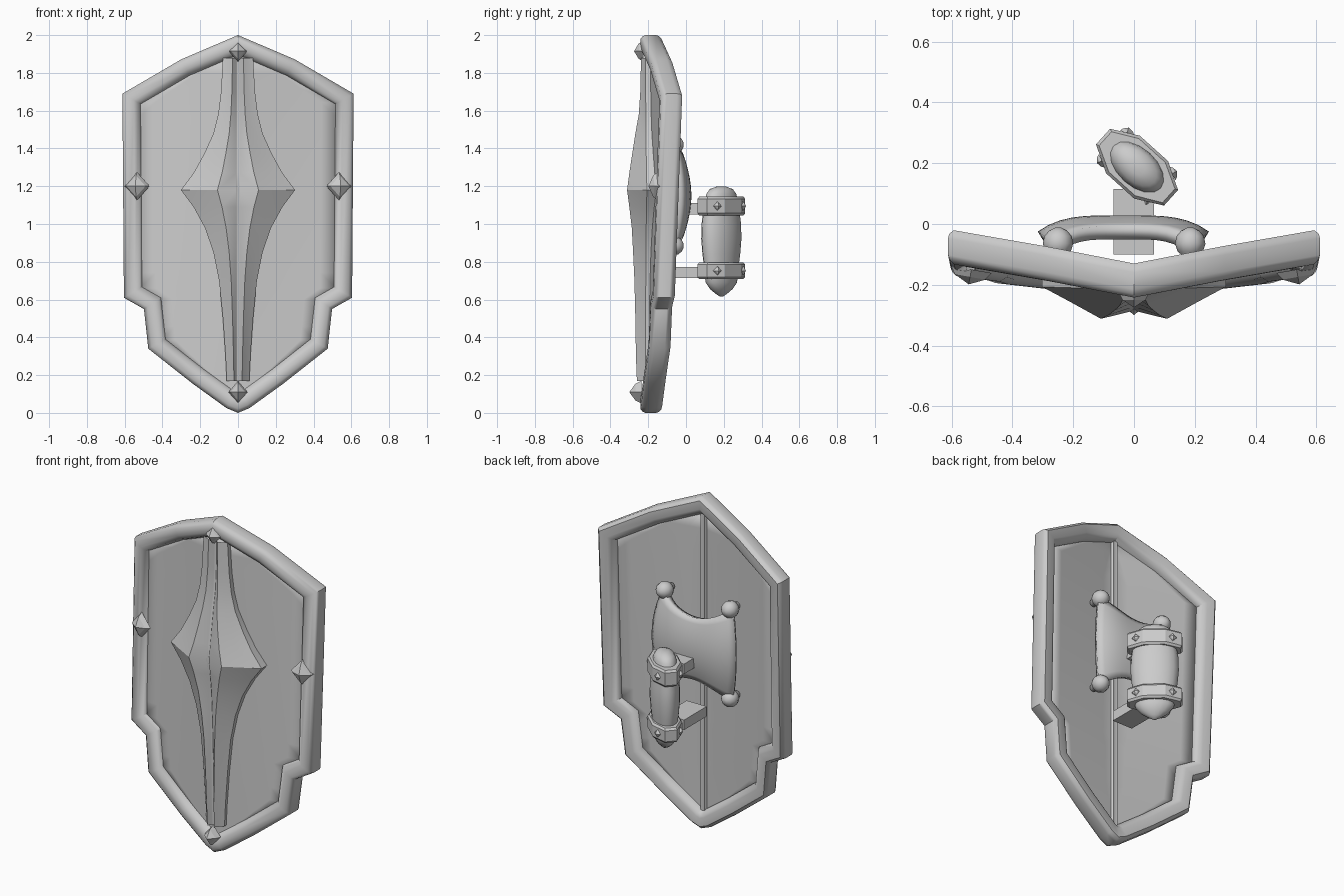
import bpy, bmesh, math
from mathutils import Vector, Matrix

if "Cube" in bpy.data.objects:
    bpy.data.objects.remove(bpy.data.objects["Cube"])


def bend(x, z):
    # Shield is folded along its centre line and leans slightly forward lower down
    return abs(x) * (0.185 - 0.06 * (1.69 - z))


def make(name, verts, faces, angle=35, mirror=False, thick=0):
    me = bpy.data.meshes.new(name)
    me.from_pydata([tuple(v) for v in verts], [], faces)
    bm = bmesh.new()
    bm.from_mesh(me)
    bmesh.ops.recalc_face_normals(bm, faces=bm.faces)
    bm.to_mesh(me)
    bm.free()
    ob = bpy.data.objects.new(name, me)
    bpy.context.collection.objects.link(ob)
    if mirror:
        ob.modifiers.new("mirror", 'MIRROR').use_clip = True
    if thick:
        m = ob.modifiers.new("solid", 'SOLIDIFY')
        m.thickness, m.offset = thick, 0
    bpy.ops.object.select_all(action='DESELECT')
    bpy.context.view_layer.objects.active = ob
    ob.select_set(True)
    bpy.ops.object.shade_smooth_by_angle(angle=math.radians(angle))
    return ob


def loft(name, rings, closed=False, **kw):
    # Skin a list of equal-length rings
    n, k = len(rings[0]), len(rings)
    verts = [v for r in rings for v in r]
    faces = [(i * n + j, i * n + (j + 1) % n, (i + 1) % k * n + (j + 1) % n, (i + 1) % k * n + j)
             for i in range(k if closed else k - 1) for j in range(n)]
    if not closed:
        faces += [tuple(range(n)), tuple(range((k - 1) * n, k * n))]
    return make(name, verts, faces, **kw)


def grid(name, rows, **kw):
    n = len(rows[0])
    faces = [(i * n + j, i * n + j + 1, (i + 1) * n + j + 1, (i + 1) * n + j)
             for i in range(len(rows) - 1) for j in range(n - 1)]
    return make(name, [v for r in rows for v in r], faces, **kw)


def inset(pts, d):
    # Mitred inward offset of a clockwise outline
    out = []
    for i, p in enumerate(pts):
        a = (p - pts[i - 1]).normalized()
        b = (pts[(i + 1) % len(pts)] - p).normalized()
        na, nb = Vector((a.y, -a.x)), Vector((b.y, -b.x))
        out.append(p + (na + nb) * d / (1 + na.dot(nb)))
    return out


half = [Vector(p) for p in [(0, 2), (0.3, 1.872), (0.612, 1.69), (0.604, 0.61), (0.498, 0.55),
                            (0.475, 0.34), (0.24, 0.155), (0.06, 0.025), (0, 0)]]
outline = half + [Vector((-p.x, p.y)) for p in half[-2:0:-1]]

# Rim: profile of (inset, depth) swept around the outline
profile = [(0.004, -0.145), (0, -0.16), (0, -0.215), (0.006, -0.23), (0.02, -0.242), (0.06, -0.242),
           (0.085, -0.225), (0.1, -0.195), (0.1, -0.165), (0.085, -0.14), (0.065, -0.13), (0.018, -0.13)]
loft("rim", [[(p.x, y + bend(p.x, p.y), p.y) for p in inset(outline, d)] for d, y in profile],
     closed=True, angle=45)

# Panel: rows across one half, mirrored
ph = inset(outline, 0.085)[:len(half)]
rows = []
for a, b in zip(ph, ph[1:]):
    steps = max(1, round((a.y - b.y) / .08))
    rows += [a.lerp(b, i / steps) for i in range(steps)]
rows.append(ph[-1])
rows = [(max(p.x, .006), p.y) for p in rows]
grid("panel", [[(x * j / 6, -.188 + bend(x * j / 6, z), z) for j in range(7)] for x, z in rows],
     mirror=True, thick=0.03, angle=15)

# Emblem: flared blade with raised edges and a shallow centre valley (height, half width, peak depth)
rows = [(1.88, .08, -.238), (1.7, .09, -.242), (1.58, .105, -.25), (1.48, .13, -.268), (1.37, .18, -.285),
        (1.27, .235, -.30), (1.18, .302, -.312), (1.09, .235, -.30), (.98, .175, -.287), (.85, .13, -.28),
        (.7, .1, -.273), (.5, .08, -.268), (.3, .066, -.265), (.17, .06, -.26)]
emblem = []
for z, w, y in rows:
    edge = -.216 + w * .03
    emblem.append([(0, y + .034, z), (.008, y + .025, z), (w * .36, y, z),
                   (w * .7, (y + edge) / 2 + .004, z), (w, edge, z), (w, -.18 + bend(w, z), z)])
grid("emblem", emblem, mirror=True, angle=28)

# Raised seam on the back of the panel
grid("back_seam", [[(0, -.16, z), (.014, -.157, z), (.022, -.17, z)] for z in (1.9, .1)], mirror=True)


# Diamond studs: low pyramid on a square base
def stud(name, c, w, h, d, direction=(0, -1, 0)):
    c, f = Vector(c), Vector(direction).normalized()
    up = Vector((0, 0, 1))
    s = f.cross(up).normalized()
    corners = [s * w, up * h, -s * w, -up * h]
    verts = [c + v for v in corners] + [c + f * d * .5 + v * .75 for v in corners] + [c + f * d]
    faces = [(i, (i + 1) % 4, 4 + (i + 1) % 4, 4 + i) for i in range(4)]
    faces += [(4 + i, 4 + (i + 1) % 4, 8) for i in range(4)] + [(3, 2, 1, 0)]
    return make(name, verts, faces, angle=20)


stud("top_stud", (0, -.225, 1.915), .05, .055, .05)
stud("bottom_stud", (0, -.235, .11), .05, .06, .065)
for side in (-1, 1):
    stud("side_stud", (side * .535, -.232 + bend(.53, 1.2), 1.2), .068, .075, .05, (side * .18, -1, 0))

# Forearm pad: bowed sheet with concave top and bottom edges
pad = []
for i in range(13):
    v = i / 6 - 1
    row = []
    for j in range(17):
        u = j / 8 - 1
        x = -.035 + u * (.225 + .045 * (1 - v * v))
        z = 1.15 + v * (.18 + .09 * u * u)
        row.append((x, .006 - .035 * v * v - .05 * u ** 4, z))
    pad.append(row)
grid("arm_pad", pad, thick=.045, angle=50)

# Knobs and stubs behind the pad corners
for x in (-.25, .185):
    for z in (.885, 1.42):
        rings = []
        for y, r in [(-.13, .02), (-.1, .03), (-.09, .042), (-.065, .05), (-.04, .045), (-.022, .03), (-.012, .01)]:
            rings.append([(x + r * math.cos(a * math.tau / 12), y, z + r * math.sin(a * math.tau / 12))
                          for a in range(12)])
        loft("pad_knob", rings, angle=40)

# Hand grip: oval section turned in plan
turn = Matrix.Translation((0.01, .187, 0)) @ Matrix.Rotation(math.radians(-42), 4, 'Z')


def oval(z, a, b, n, off=0):
    return [turn @ Vector((a * math.cos((i + off) * math.tau / n), b * math.sin((i + off) * math.tau / n), z))
            for i in range(n)]


loft("grip", [oval(z, a, b, 20) for z, a, b in
              [(.78, .115, .068), (.84, .125, .074), (.92, .132, .08), (1.0, .13, .078), (1.08, .118, .07)]])
loft("grip_top_cap", [oval(z, a, b, 16) for z, a, b in
                      [(1.12, .112, .066), (1.16, .1, .06), (1.185, .075, .048), (1.198, .03, .02)]], angle=50)
loft("grip_bottom_cap", [oval(z, a, b, 16) for z, a, b in
                         [(.73, .112, .068), (.69, .105, .062), (.655, .075, .045), (.632, .04, .025),
                          (.615, .008, .006)]], angle=50)

# Clamps, their rivets, and the brackets towards the panel
for z0, z1 in ((.708, .797), (1.045, 1.145)):
    c = (z0 + z1) / 2
    loft("grip_clamp", [oval(z, a, b, 8, .5) for z, a, b in
                        [(z0, .152, .08), (z0 + .012, .163, .09), (z1 - .012, .163, .09), (z1, .152, .08)]], angle=25)
    for sx in (-1, 1):
        for sy in (-1, 1):
            d = turn.to_3x3() @ Vector((sx * .45, sy, 0))
            stud("clamp_rivet", turn @ Vector((sx * .1, sy * .062, c)), .024, .024, .018, d)
    loft("bracket", [[(-.068, y, z0 + .005), (.066, y, z0 + .005), (.066, y, z0 + .065), (-.068, y, z0 + .065)]
                     for y in (-.1, .115)], angle=20)
